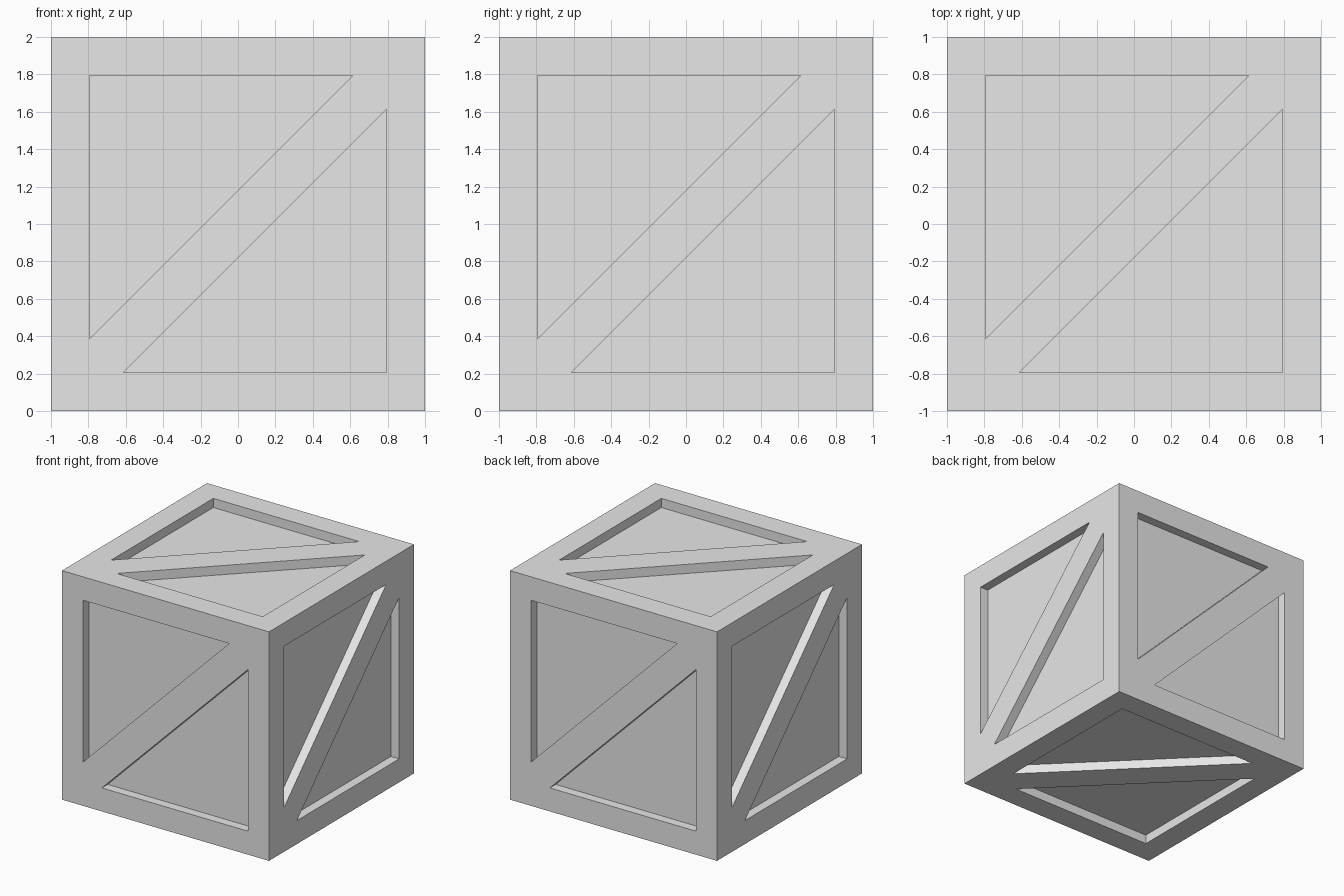
import bpy
import bmesh
from math import pi
from mathutils import Matrix, Vector

cube = bpy.data.objects.get("Cube")
if cube:
    bpy.data.objects.remove(cube, do_unlink=True)

HALF = 1.0      # half the side of the crate
EDGE = 0.795    # straight edges of the triangular recesses
TIP = 0.615     # where the recesses meet the diagonal brace
DEPTH = 0.08    # recess depth

# Plain grey material
grey = bpy.data.materials.new("plain grey")
grey.use_nodes = True
colour = (0.8, 0.8, 0.8, 1.0)
grey.diffuse_color = colour
grey.node_tree.nodes["Principled BSDF"].inputs["Base Color"].default_value = colour


def add_half_side(bm, matrix):
    """Half of one side: frame, diagonal brace and a recessed triangle."""
    def ring(points, height):
        return [bm.verts.new(matrix @ Vector((x, y, height))) for x, y in points]

    triangle = [(-EDGE, -TIP), (TIP, EDGE), (-EDGE, EDGE)]
    outer = ring([(-HALF, -HALF), (HALF, HALF), (-HALF, HALF)], HALF)
    rim = ring(triangle, HALF)
    floor = ring(triangle, HALF - DEPTH)
    for i in range(3):
        j = (i + 1) % 3
        bm.faces.new((outer[i], outer[j], rim[j], rim[i]))
        bm.faces.new((rim[i], rim[j], floor[j], floor[i]))
    bm.faces.new(floor)


# Top, bottom and the four upright sides
upright = Matrix.Rotation(pi / 2, 4, "X")
sides = [Matrix.Identity(4), Matrix.Rotation(pi, 4, "X")]
sides += [Matrix.Rotation(k * pi / 2, 4, "Z") @ upright for k in range(4)]

bm = bmesh.new()
for side in sides:
    for turn in (0, pi):
        add_half_side(bm, side @ Matrix.Rotation(turn, 4, "Z"))
bmesh.ops.remove_doubles(bm, verts=bm.verts[:], dist=0.0001)
bmesh.ops.recalc_face_normals(bm, faces=bm.faces[:])
bmesh.ops.translate(bm, verts=bm.verts[:], vec=(0, 0, HALF))

# Crate
mesh = bpy.data.meshes.new("crate")
bm.to_mesh(mesh)
bm.free()
mesh.materials.append(grey)
crate = bpy.data.objects.new("crate", mesh)
bpy.context.collection.objects.link(crate)
